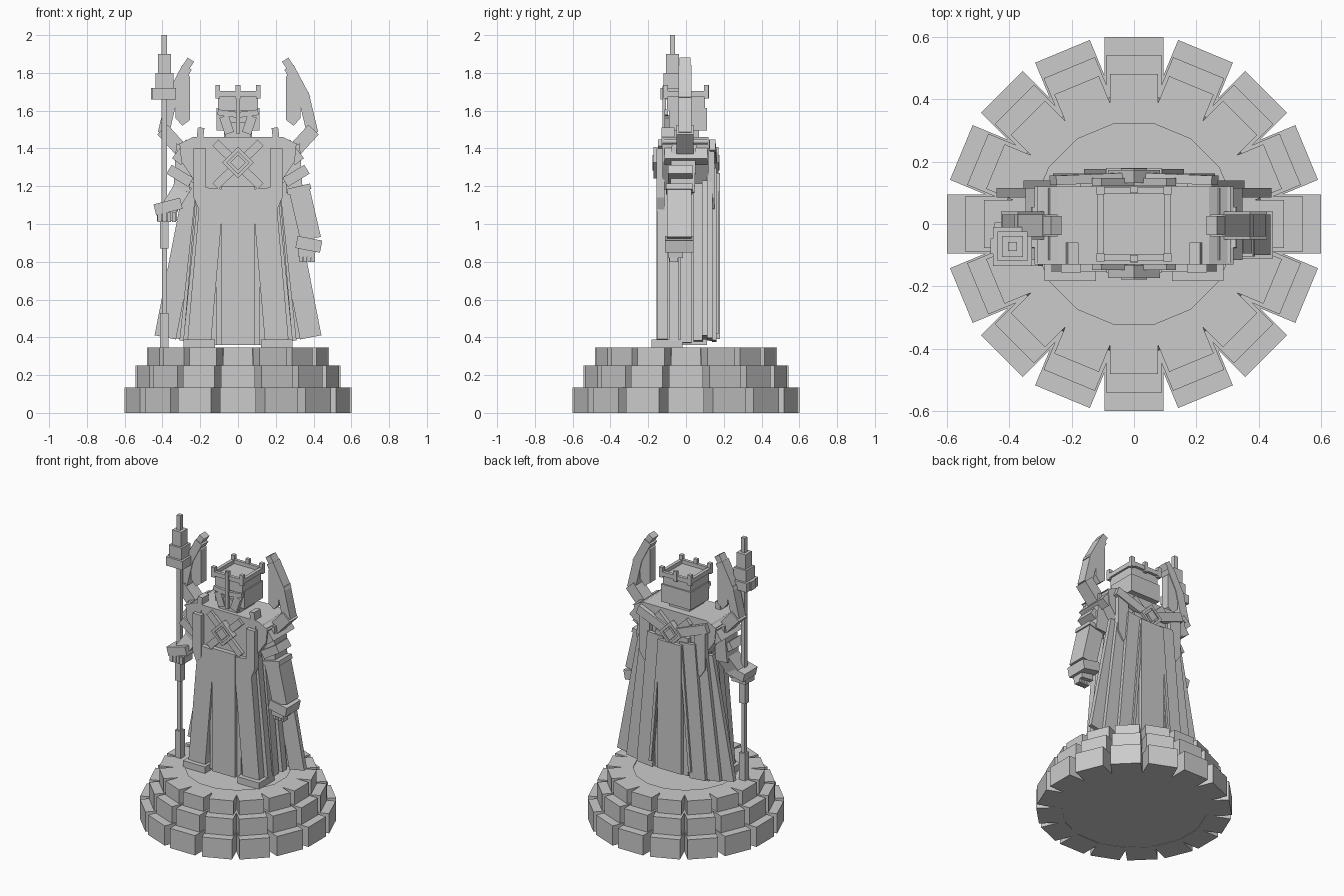
import bpy, bmesh, math
from mathutils import Matrix, Vector

old = bpy.data.objects.get("Cube")
if old:
    bpy.data.objects.remove(old, do_unlink=True)

stone = bpy.data.materials.new("stone grey")
stone.use_nodes = True
stone.diffuse_color = (0.6, 0.6, 0.6, 1)
stone.node_tree.nodes["Principled BSDF"].inputs["Base Color"].default_value = (0.6, 0.6, 0.6, 1)


def finish(name, bm):
    bmesh.ops.recalc_face_normals(bm, faces=bm.faces)
    me = bpy.data.meshes.new(name)
    bm.to_mesh(me)
    bm.free()
    me.materials.append(stone)
    ob = bpy.data.objects.new(name, me)
    bpy.context.collection.objects.link(ob)
    return ob


def box(name, c, s, tilt=0, spin=0):
    """Box at centre c, size s; tilt turns about y, spin about z (degrees)."""
    bm = bmesh.new()
    bmesh.ops.create_cube(bm, size=1)
    m = (Matrix.Translation(c) @ Matrix.Rotation(math.radians(spin), 4, 'Z')
         @ Matrix.Rotation(math.radians(tilt), 4, 'Y') @ Matrix.Diagonal((*s, 1)))
    bmesh.ops.transform(bm, matrix=m, verts=bm.verts)
    return finish(name, bm)


def bar(name, a, b, w, d):
    """Plank from a to b, w wide across and d deep along y."""
    a, b = Vector(a), Vector(b)
    z = (b - a).normalized()
    x = Vector((0, 1, 0)).cross(z).normalized()
    y = z.cross(x)
    rot = Matrix((x, y, z)).transposed().to_4x4()
    bm = bmesh.new()
    bmesh.ops.create_cube(bm, size=1)
    m = Matrix.Translation((a + b) / 2) @ rot @ Matrix.Diagonal((w, d, (b - a).length, 1))
    bmesh.ops.transform(bm, matrix=m, verts=bm.verts)
    return finish(name, bm)


def plate(name, pts, y0, y1):
    """Outline in x and z, extruded along y."""
    bm = bmesh.new()
    f = bm.faces.new([bm.verts.new((x, y0, z)) for x, z in pts])
    r = bmesh.ops.extrude_face_region(bm, geom=[f])
    bmesh.ops.translate(bm, vec=(0, y1 - y0, 0),
                        verts=[v for v in r["geom"] if isinstance(v, bmesh.types.BMVert)])
    return finish(name, bm)


# Round plinth: three tiers of sixteen blocks around a solid core
for tier, (z0, z1, r, w) in enumerate([(0, .135, .6, .19), (.135, .25, .543, .178), (.25, .345, .482, .155)]):
    for i in range(16):
        a = i * math.tau / 16
        m = r - .08
        box(f"plinth_block_{tier}_{i}", (m * math.cos(a), m * math.sin(a), (z0 + z1) / 2),
            (.16, w, z1 - z0), 0, math.degrees(a))
bm = bmesh.new()
bmesh.ops.create_cone(bm, cap_ends=True, segments=32, radius1=.45, radius2=.40, depth=.338,
                      matrix=Matrix.Translation((0, 0, .171)))
finish("plinth_core", bm)

# Robe core and central panels
plate("robe_core", [(-.25, .36), (.25, .36), (.18, 1.22), (-.18, 1.22)], -.10, .11)
box("front_panel", (0, -.142, .78), (.175, .03, .84))
box("front_panel_backing", (0, -.12, .77), (.235, .03, .82))
box("back_panel", (0, .165, .83), (.18, .03, .88))
box("back_panel_backing", (0, .14, .85), (.25, .03, .94))

# Torso, shoulder slab and neck
plate("torso", [(-.19, 1.17), (.19, 1.17), (.30, 1.33), (.31, 1.43), (-.31, 1.43), (-.19 - .11, 1.33)], -.125, .12)
plate("shoulder_slab", [(-.32, 1.42), (.32, 1.42), (.24, 1.46), (-.24, 1.46)], -.13, .12)
box("neck", (0, -.01, 1.475), (.15, .16, .06))

# Chest and back emblems: crossed straps under stepped diamonds
for side, y in (("front", -.135), ("back", .135)):
    s = -1 if y < 0 else 1
    for k in (-1, 1):
        bar(f"{side}_cross_strap_{k}", (-.12 * k, y, 1.20), (.12 * k, y, 1.43), .045, .025)
    box(f"{side}_diamond_outer", (0, y + s * .012, 1.325), (.115, .03, .115), 45)
    for k in range(4):
        a = math.radians(45 + 90 * k)
        box(f"{side}_diamond_rim_{k}", (.05 * math.cos(a), y + s * .03, 1.325 + .05 * math.sin(a)),
            (.018, .016, .118), -math.degrees(a))
    box(f"{side}_diamond_inner", (0, y + s * .03, 1.325), (.058, .025, .058), 45)

# Head: helmet with face guard and crown
box("helmet_upper", (0, 0, 1.64), (.21, .20, .08))
box("helmet_lower", (0, .01, 1.555), (.225, .20, .12))
box("chin", (0, -.05, 1.49), (.14, .11, .10))
box("nose_guard", (0, -.115, 1.605), (.022, .02, .25))
for s in (-1, 1):
    n = "left" if s > 0 else "right"
    bar(f"{n}_cheek_guard", (s * .045, -.10, 1.48), (s * .075, -.10, 1.57), .05, .03)
    box(f"{n}_brow", (s * .058, -.105, 1.585), (.10, .02, .03), -8 * s)
    box(f"{n}_crown_rail", (s * .107, 0, 1.69), (.022, .23, .03))
    box(f"{'back' if s > 0 else 'front'}_crown_rail", (0, s * .107, 1.69), (.23, .022, .03))
    box(f"{'back' if s > 0 else 'front'}_crown_point", (0, s * .11, 1.70), (.026, .022, .07))
    for t in (-1, 1):
        box(f"{n}_crown_corner_{t}", (s * .107, t * .107, 1.70), (.026, .026, .07))

for s in (-1, 1):
    n = "left" if s > 0 else "right"
    # Feet and robe planks: (top x, top z, bottom x, bottom z, y, width, depth)
    box(f"{n}_foot", (s * .205, -.10, .365), (.165, .165, .045))
    planks = [(.135, 1.19, .205, .385, -.125, .125, .055), (.175, 1.18, .255, .38, -.065, .07, .05),
              (.185, 1.20, .255, .37, .0, .07, .06), (.185, 1.22, .275, .38, .065, .07, .05),
              (.225, 1.22, .385, .40, .10, .115, .03), (.19, 1.26, .30, .39, .125, .11, .03),
              (.12, 1.29, .20, .38, .15, .12, .025)]
    for i, (x0, z0, x1, z1, y, w, d) in enumerate(planks):
        bar(f"{n}_robe_plank_{i}", (s * x1, y, z1), (s * x0, y, z0), w, d)
    bar(f"{n}_back_seam", (s * .15, .168, .42), (s * .08, .168, 1.27), .02, .016)
    bar(f"{n}_back_collar", (s * .02, .15, 1.33), (s * .26, .14, 1.42), .06, .03)

    # Shoulder pegs with hanging straps
    bar(f"{n}_shoulder_peg", (s * .215, -.095, 1.34), (s * .195, -.095, 1.51), .035, .07)
    plate(f"{n}_shoulder_strap", [(s * .17, 1.40), (s * .235, 1.40), (s * .235, 1.14),
                                  (s * .205, 1.07), (s * .17, 1.12)], -.155, -.115)
    plate(f"{n}_back_strap", [(s * .17, 1.40), (s * .25, 1.40), (s * .25, 1.14), (s * .21, 1.08), (s * .17, 1.12)],
          .115, .15)

    # Shoulder horns with a hanging blade
    bar(f"{n}_horn_base", (s * .29, -.005, 1.38), (s * .40, -.005, 1.50), .075, .09)
    bar(f"{n}_horn_middle", (s * .395, -.005, 1.48), (s * .345, -.005, 1.69), .06, .07)
    bar(f"{n}_horn_upper", (s * .36, -.005, 1.66), (s * .27, -.005, 1.83), .055, .07)
    bar(f"{n}_horn_tip", (s * .285, -.005, 1.815), (s * .25, -.005, 1.87), .04, .06)
    plate(f"{n}_horn_blade", [(s * .275, 1.81), (s * .33, 1.74), (s * .33, 1.56), (s * .295, 1.52),
                              (s * .255, 1.55), (s * .255, 1.78)], -.035, .025)

    # Upper arms with elbow guards
    bar(f"{n}_upper_arm", (s * .285, -.01, 1.42), (s * .30, -.02, 1.17), .085, .13)
    bar(f"{n}_shoulder_guard", (s * .25, 0, 1.43), (s * .325, 0, 1.33), .06, .23)
    bar(f"{n}_elbow_guard", (s * .25, -.03, 1.22), (s * .365, -.03, 1.29), .055, .13)

# Left forearm and lowered hand
bar("left_forearm", (.325, -.035, 1.18), (.385, -.035, .92), .11, .13)
bar("left_elbow_plate", (.26, -.035, 1.17), (.385, -.035, 1.20), .03, .14)
bar("left_cuff", (.31, -.035, .905), (.44, -.035, .88), .065, .15)
box("left_hand", (.365, -.055, .86), (.09, .08, .07), 5)
for i in range(4):
    box(f"left_finger_{i}", (.335 + .021 * i, -.065, .825), (.018, .045, .05))

# Right forearm and hand gripping the staff
bar("right_forearm", (-.29, -.02, 1.20), (-.365, -.06, 1.08), .09, .11)
bar("right_cuff", (-.44, -.065, 1.075), (-.30, -.065, 1.11), .06, .14)
box("right_hand", (-.375, -.075, 1.05), (.105, .09, .07))
for i in range(4):
    box(f"right_finger_{i}", (-.415 + .025 * i, -.11, 1.035), (.021, .04, .05))

# Staff: stacked square sections (bottom, top, width)
for i, (z0, z1, w) in enumerate([(.345, .53, .045), (.53, .87, .026), (.87, 1.02, .045), (1.02, 1.66, .028),
                                 (1.66, 1.72, .125), (1.72, 1.80, .095), (1.80, 1.90, .068), (1.90, 2.0, .028)]):
    box(f"staff_section_{i}", (-.39, -.072, (z0 + z1) / 2), (w, w, z1 - z0))
box("staff_head_hook", (-.44, -.072, 1.69), (.04, .05, .06))
